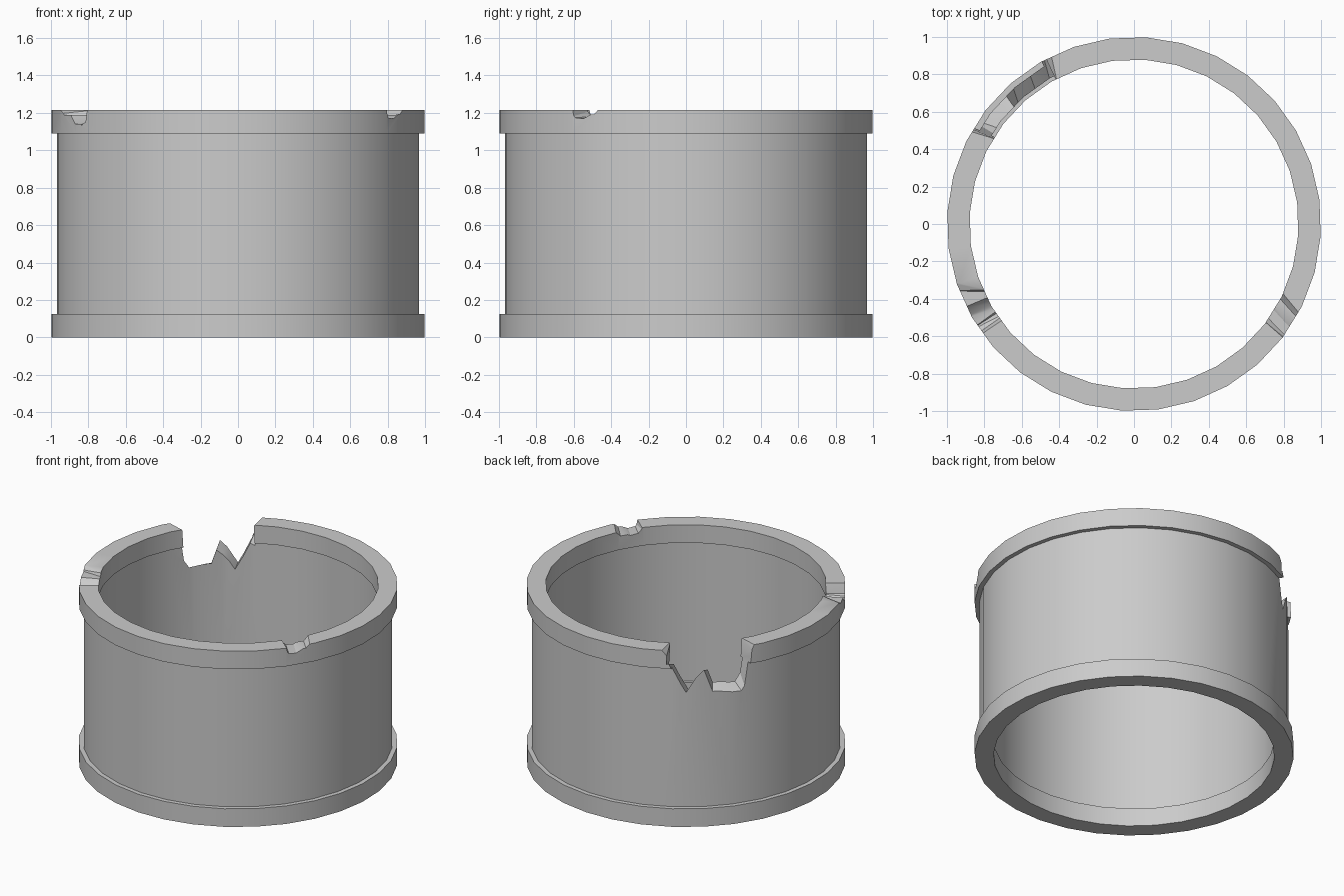
import bpy, bmesh, math

if "Cube" in bpy.data.objects:
    bpy.data.objects.remove(bpy.data.objects["Cube"])

SIDES = 32
OFFSET = 7.5          # degrees, turns the facets to match
H = 1.215             # total height


def polar(r, deg, z):
    a = math.radians(deg)
    return (r * math.cos(a), r * math.sin(a), z)


def make_object(name, bm):
    bmesh.ops.recalc_face_normals(bm, faces=bm.faces)
    mesh = bpy.data.meshes.new(name)
    bm.to_mesh(mesh)
    bm.free()
    ob = bpy.data.objects.new(name, mesh)
    bpy.context.collection.objects.link(ob)
    return ob


def lathe(name, profile):
    """Closed (radius, z) profile turned around z."""
    bm = bmesh.new()
    rings = [[bm.verts.new(polar(r, OFFSET + 360 * i / SIDES, z)) for r, z in profile]
             for i in range(SIDES)]
    n = len(profile)
    for i in range(SIDES):
        a, b = rings[i], rings[(i + 1) % SIDES]
        for j in range(n):
            k = (j + 1) % n
            bm.faces.new((a[j], b[j], b[k], a[k]))
    return make_object(name, bm)


def chip_cutter(name, points):
    """points: (outer angle, outer z, inner angle, inner z) along the broken edge."""
    bm = bmesh.new()
    cols = []
    for ao, zo, ai, zi in points:
        da, dz = ao - ai, zo - zi
        # continue the break line a little past both wall faces
        outer, inner = (1.07, ao + da, zo + dz), (0.80, ai - da, zi - dz)
        cols.append([bm.verts.new(polar(*p)) for p in (
            outer, inner, (0.80, inner[1], 1.45), (1.07, outer[1], 1.45))])
    for a, b in zip(cols, cols[1:]):
        for j in range(4):
            k = (j + 1) % 4
            bm.faces.new((a[j], b[j], b[k], a[k]))
    bm.faces.new(cols[0])
    bm.faces.new(cols[-1])
    bmesh.ops.triangulate(bm, faces=bm.faces)
    ob = make_object(name, bm)
    ob.hide_render = True
    return ob


# hollow ring wall with a raised band at the top and the bottom
wall = lathe("ring_wall", [
    (1.0, 0), (1.0, 0.125), (0.97, 0.125), (0.97, 1.09), (1.0, 1.09), (1.0, H),
    (0.88, H), (0.88, 1.09), (0.90, 1.09), (0.90, 0.125), (0.88, 0.125), (0.88, 0)])

# broken places in the upper edge
cutters = [
    chip_cutter("large_break", [
        (116, 1.23, 117.4, 1.23), (118, 1.11, 118.2, 1.06), (123, 0.97, 122.5, 1.00),
        (129, 1.035, 128.6, 0.955), (135, 0.91, 136, 0.95), (146, 0.89, 144.5, 0.94),
        (149, 1.13, 148, 1.10), (150.3, 1.23, 149, 1.23)]),
    chip_cutter("left_chip", [
        (199, 1.22, 202.5, 1.22), (202, 1.19, 204.5, 1.19), (207, 1.18, 208, 1.17),
        (210, 1.14, 211, 1.14), (213, 1.13, 213, 1.12), (215, 1.15, 215, 1.15),
        (216, 1.22, 216.2, 1.22)]),
    chip_cutter("right_chip", [
        (-37.2, 1.22, -36.8, 1.22), (-36, 1.175, -35, 1.18), (-33, 1.17, -31.5, 1.175),
        (-29, 1.19, -27, 1.185), (-27, 1.22, -24.5, 1.22)]),
]

bpy.context.view_layer.objects.active = wall
wall.select_set(True)
for c in cutters:
    m = wall.modifiers.new(c.name, 'BOOLEAN')
    m.operation = 'DIFFERENCE'
    m.solver = 'EXACT'
    m.object = c
    bpy.ops.object.modifier_apply(modifier=m.name)
    bpy.data.objects.remove(c, do_unlink=True)

bpy.ops.object.shade_smooth_by_angle(angle=math.radians(30))
